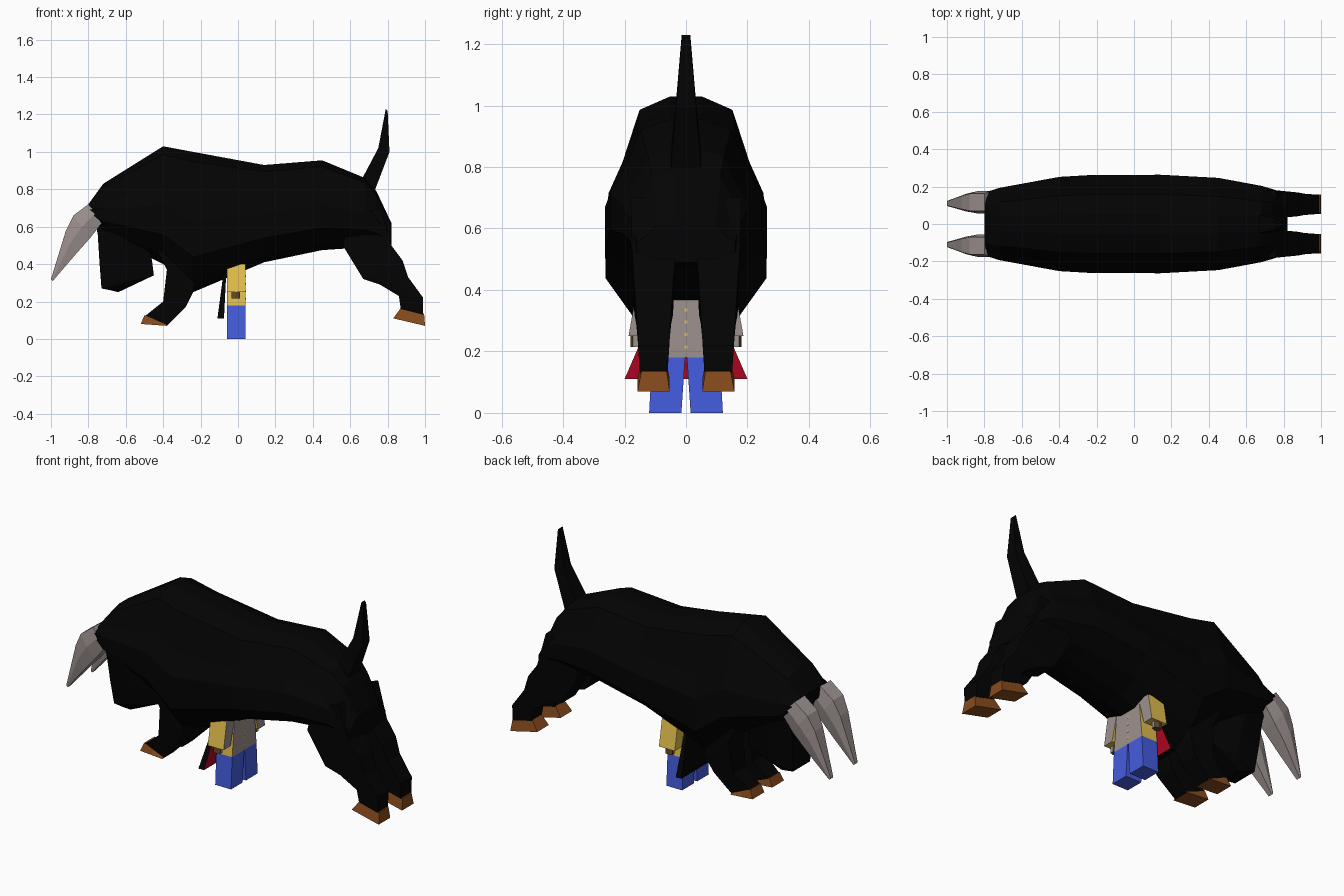
import bpy, bmesh
from mathutils import Vector

default_cube = bpy.data.objects.get("Cube")
if default_cube:
    bpy.data.objects.remove(default_cube, do_unlink=True)


def make_material(name, *rgb):
    material = bpy.data.materials.new(name)
    material.use_nodes = True
    material.diffuse_color = (*rgb, 1)
    for node in material.node_tree.nodes:
        if node.type == 'BSDF_PRINCIPLED':
            node.inputs["Base Color"].default_value = (*rgb, 1)
    return material


black = make_material("hide black", 0.001, 0.001, 0.001)
grey = make_material("warm grey", 0.34, 0.29, 0.28)
brown = make_material("hoof brown", 0.24, 0.07, 0.012)
blue = make_material("trouser blue", 0.06, 0.11, 0.75)
gold = make_material("jacket gold", 0.76, 0.52, 0.075)
red = make_material("cape red", 0.42, 0.002, 0.015)
glove = make_material("glove brown", 0.13, 0.065, 0.025)


def loft(name, material, rings, front_material=None):
    """Skin equal rings of points; front_material colours faces turned to +x."""
    bm = bmesh.new()
    loops = [[bm.verts.new(point) for point in ring] for ring in rings]
    for lower, upper in zip(loops, loops[1:]):
        for i in range(len(lower)):
            bm.faces.new((lower[i - 1], lower[i], upper[i], upper[i - 1]))
    bm.faces.new(loops[0])
    bm.faces.new(loops[-1])
    bmesh.ops.recalc_face_normals(bm, faces=bm.faces)
    mesh = bpy.data.meshes.new(name)
    mesh.materials.append(material)
    if front_material:
        mesh.materials.append(front_material)
        for face in bm.faces:
            face.normal_update()
            face.material_index = int(face.normal.x > 0.5)
    bm.to_mesh(mesh)
    bm.free()
    bpy.context.collection.objects.link(bpy.data.objects.new(name, mesh))


def limb(name, material, outline, start, end, side=1, bulge=0, taper=1, front_material=None):
    """Outline lists (fore x, z, aft x, z); the y span runs from start to end."""
    rings = []
    for i, (fore_x, fore_z, aft_x, aft_z) in enumerate(outline):
        progress = (i / (len(outline) - 1)) ** taper
        inner, outer = Vector(start).lerp(Vector(end), progress)
        inset = bulge * (outer - inner)
        mid_x, mid_z = (fore_x + aft_x) / 2, (fore_z + aft_z) / 2
        rings.append([(fore_x, side * (inner + inset), fore_z),
                      (fore_x, side * (outer - inset), fore_z),
                      (mid_x, side * outer, mid_z),
                      (aft_x, side * (outer - inset), aft_z),
                      (aft_x, side * (inner + inset), aft_z),
                      (mid_x, side * inner, mid_z)])
    loft(name, material, rings, front_material)


def upright(bottom, top, fore=-0.06, aft=0.04):
    """Outline of a straight block between two heights."""
    return [(fore, bottom, aft, bottom), (fore, top, aft, top)]


# Body: one mirrored section, narrow at the back and full at the flanks
spine = [(-0.8, 0.72, 0.66), (-0.72, 0.83, 0.56), (-0.4, 1.03, 0.4),
         (-0.24, 1, 0.25), (0.14, 0.93, 0.41), (0.45, 0.955, 0.475),
         (0.68, 0.86, 0.49), (0.74, 0.79, 0.49), (0.82, 0.62, 0.49)]
section = [(0.2, 1), (0.6, 0.93), (0.82, 0.66), (1, 0.5),
           (1, 0.25), (0.65, 0.08), (0.2, 0)]
section += [(-across, up) for across, up in reversed(section)]
body_rings = []
for x, top, bottom in spine:
    width = 0.264 - 0.19 * abs(x) ** 3
    body_rings.append([(x, width * across, bottom + (top - bottom) * up)
                       for across, up in section])
loft("body", black, body_rings)

# Lowered head
limb("head", black, [(-0.78, 0.7, -0.5, 0.8), (-0.75, 0.56, -0.48, 0.51),
                     (-0.74, 0.4, -0.46, 0.42), (-0.73, 0.27, -0.45, 0.34),
                     (-0.72, 0.27, -0.64, 0.25)],
     (-0.17, 0.17), (-0.07, 0.07), bulge=0.1)

# Raised tail
limb("tail", black, [(0.66, 0.85, 0.73, 0.79), (0.75, 1.02, 0.81, 1),
                     (0.79, 1.23, 0.8, 1.22)],
     (-0.05, 0.05), (-0.014, 0.014))

for side, suffix in ((-1, "_front_side"), (1, "_back_side")):
    # Horns
    limb("horn" + suffix, grey, [(-0.8, 0.72, -0.72, 0.63), (-0.88, 0.66, -0.79, 0.54),
                                 (-0.92, 0.58, -0.87, 0.45), (-1, 0.32, -0.99, 0.31)],
         (0.055, 0.178), (0.095, 0.125), side, bulge=0.12, taper=3)

    # Bull's legs and hooves
    limb("hind_leg" + suffix, black,
         [(0.6, 0.65, 0.76, 0.7), (0.56, 0.5, 0.82, 0.5), (0.67, 0.32, 0.88, 0.42),
          (0.76, 0.29, 0.91, 0.33), (0.86, 0.23, 0.99, 0.22), (0.87, 0.16, 0.99, 0.13)],
         (0.03, 0.18), (0.06, 0.15), side)
    limb("hind_hoof" + suffix, brown, [(0.87, 0.165, 0.995, 0.135), (0.83, 0.11, 1, 0.07)],
         (0.063, 0.145), (0.053, 0.158), side)
    limb("front_leg" + suffix, black,
         [(-0.5, 0.6, -0.2, 0.5), (-0.38, 0.37, -0.24, 0.25),
          (-0.4, 0.2, -0.28, 0.17), (-0.5, 0.12, -0.38, 0.07)],
         (0.02, 0.18), (0.04, 0.13), side)
    limb("front_hoof" + suffix, brown, [(-0.5, 0.127, -0.38, 0.077), (-0.52, 0.08, -0.38, 0.07)],
         (0.04, 0.132), (0.035, 0.142), side)

    # Standing figure's legs, sleeves and hands
    limb("trouser_leg" + suffix, blue, upright(0, 0.18),
         (0.015, 0.12), (0.003, 0.11), side)
    limb("sleeve" + suffix, gold, upright(0.25, 0.4),
         (0.125, 0.187), (0.085, 0.16), side, front_material=grey)
    limb("hand" + suffix, glove, upright(0.215, 0.255, -0.035, 0.01),
         (0.145, 0.18), (0.145, 0.18), side, bulge=0.2, front_material=grey)

# Jacket with a grey front and a row of buttons
limb("jacket", gold, upright(0.18, 0.42), (-0.11, 0.11), (-0.085, 0.085),
     front_material=grey)
for i in range(4):
    height = 0.21 + 0.04 * i
    limb("button", gold, upright(height, height + 0.01, 0.039, 0.042),
         (-0.005, 0.005), (-0.005, 0.005))

# Cape with a red lining
limb("cape", black, [(-0.11, 0.11, -0.075, 0.11), (-0.07, 0.41, -0.06, 0.41)],
     (-0.2, 0.2), (-0.07, 0.07), front_material=red)
